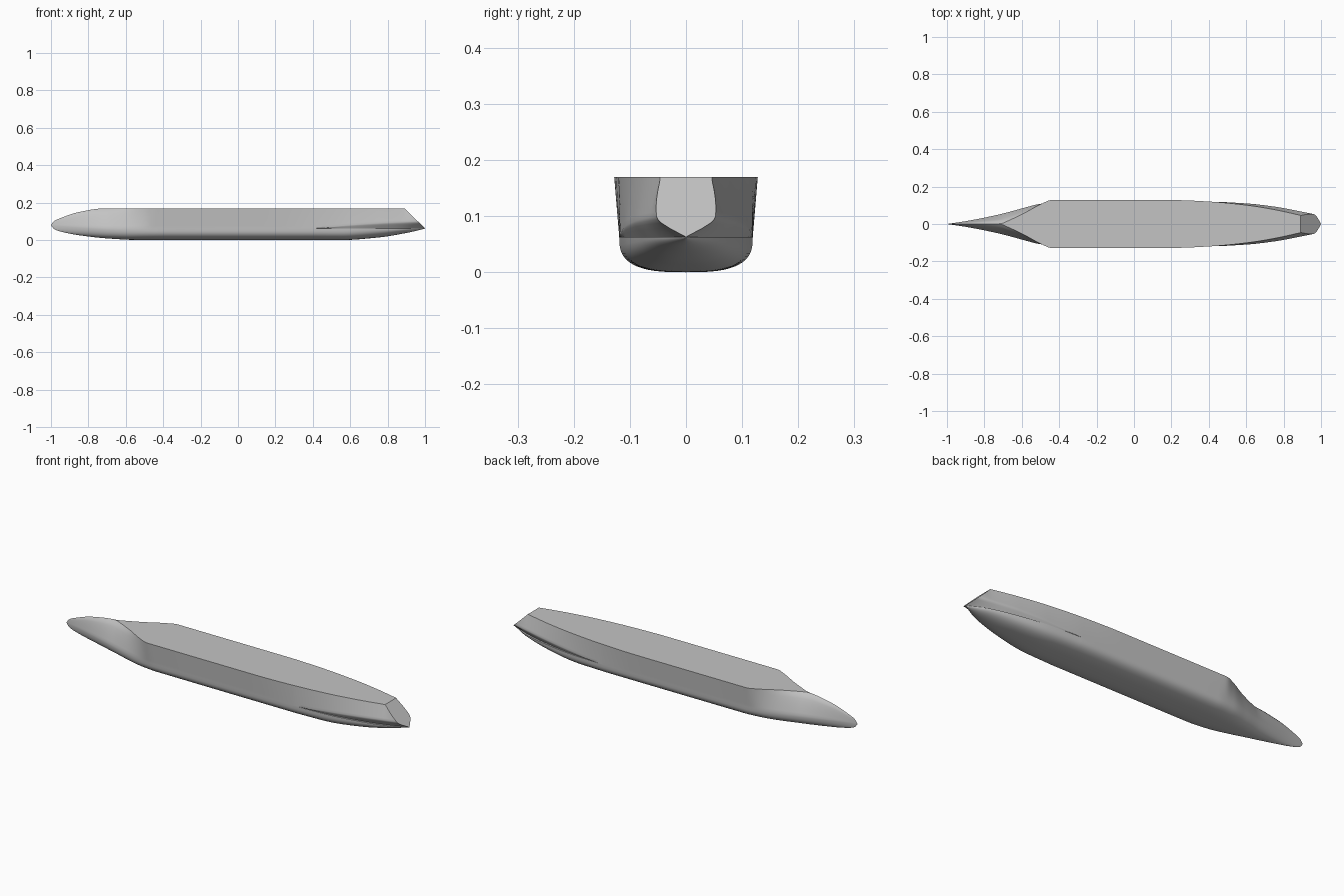
import bpy, bmesh, math

if "Cube" in bpy.data.objects:
    bpy.data.objects.remove(bpy.data.objects["Cube"])


def curve(*keys):
    """Smooth monotone curve through (x, value) keys."""
    n = len(keys)
    slope = [(keys[i + 1][1] - keys[i][1]) / (keys[i + 1][0] - keys[i][0]) for i in range(n - 1)]
    tan = [slope[0]]
    for a, b in zip(slope, slope[1:]):
        tan.append(2 * a * b / (a + b) if a * b > 0 else 0)
    tan.append(slope[-1])

    def f(x):
        x = min(max(x, keys[0][0]), keys[-1][0])
        i = 0
        while i < n - 2 and x > keys[i + 1][0]:
            i += 1
        h = keys[i + 1][0] - keys[i][0]
        t = (x - keys[i][0]) / h
        return (keys[i][1] * (1 + 2 * t) * (1 - t) ** 2 + h * tan[i] * t * (1 - t) ** 2
                + keys[i + 1][1] * t * t * (3 - 2 * t) + h * tan[i + 1] * t * t * (t - 1))
    return f


# Lines of the hull along its length
top_z = curve((-1, .08), (-.985, .1), (-.95, .117), (-.85, .15), (-.71, .17), (1, .17))
keel_z = curve((-1, .08), (-.985, .06), (-.95, .046), (-.85, .026), (-.7, .009), (-.55, .001),
               (-.4, 0), (.55, 0), (.75, .014), (.9, .038), (1, .061))
deck_w = curve((-.71, 0), (-.59, .056), (-.5, .105), (-.44, .128), (.2, .128), (.4, .12),
               (.6, .101), (.75, .077), (.9, .044))
side_w = curve((-1, 0), (-.9, .015), (-.8, .034), (-.7, .056), (-.6, .083), (-.5, .108),
               (-.4, .118), (.2, .119), (.4, .119), (.6, .11), (.75, .093), (.89, .067), (.965, .052))
side_z = curve((-1, .08), (-.6, .063), (.4, .063), (.6, .08), (.8, .093), (.965, .1))
tuck_w = curve((.4, .119), (.6, .103), (.8, .068), (.9, .04), (1, 0))
shelf_w = curve((.4, .119), (.6, .109), (.8, .077), (.9, .05), (1, 0))
fullness = curve((-1, 1.7), (-.4, 2.9), (.5, 2.9), (1, 1.8))
roundness = curve((-1, .5), (-.7, .6), (-.44, 1), (1, 1))

SIDE, BILGE = 8, 14


def section(x):
    """Half section from deck centre down to keel, as (y, z) points."""
    d, zt, zk = deck_w(x), top_z(x), keel_z(x)
    m, zm = side_w(x), side_z(x)
    zc = .063 if x > .4 else zm
    g, h = (tuck_w(x), shelf_w(x)) if x > .4 else (m, m)
    pts = [(0, zt)]
    for i in range(SIDE + 1):
        u = i / SIDE
        pts.append((d + (m - d) * u ** roundness(x), zt + (zm - zt) * u))
    # rounded knuckle and the tuck beneath it
    for a, b in ((.05, .16), (.2, .33), (.5, .58), (1, 1)):
        pts.append((m + (g - m) * a, zm + (zc - zm) * b))
    for i in range(BILGE + 1):
        t = math.pi / 2 * i / BILGE
        e = 2 / fullness(x)
        pts.append((h * math.cos(t) ** e if i < BILGE else 0,
                    zc - (zc - zk) * math.sin(t) ** e))
    return pts


def station(s):
    """Section swept aft so that its upper part ends on the raked transom."""
    out = []
    for j, (y, z) in enumerate(section(s)):
        x = s
        if s > .6 and z > .063:
            end = 1 - (z - .063) * 1.03
            x = .6 + (s - .6) * (end - .6) / .4
            y, z = section(x)[j]
        out.append((x, y, z))
    return out


# Hull, lofted through both halves
stops = [-1 + .3 * (i / 20) ** 2 for i in range(20)]
stops += [-.7 + .3 * i / 24 for i in range(24)]
stops += [-.4 + .8 * i / 10 for i in range(10)]
stops += [.4 + .6 * i / 36 for i in range(37)]

bm = bmesh.new()
rows = []
for s in stops:
    half = station(s)
    loop = half + [(x, -y, z) for x, y, z in reversed(half[1:-1])]
    rows.append([bm.verts.new(p) for p in loop])
for a, b in zip(rows, rows[1:]):
    n = len(a)
    for j in range(n):
        bm.faces.new((a[j], a[(j + 1) % n], b[(j + 1) % n], b[j]))

# Transom
last = 1 + SIDE + 4
end = rows[-1]
bm.faces.new(end[:last + 1] + end[-last + 1:])
bmesh.ops.remove_doubles(bm, verts=bm.verts, dist=.0002)
bmesh.ops.dissolve_degenerate(bm, edges=bm.edges, dist=.0001)
bmesh.ops.recalc_face_normals(bm, faces=bm.faces)

mesh = bpy.data.meshes.new("hull")
bm.to_mesh(mesh)
bm.free()
hull = bpy.data.objects.new("hull", mesh)
bpy.context.collection.objects.link(hull)

grey = bpy.data.materials.new("light_grey")
grey.use_nodes = True
colour = (.55, .55, .55, 1)
grey.diffuse_color = colour
grey.node_tree.nodes["Principled BSDF"].inputs["Base Color"].default_value = colour
mesh.materials.append(grey)

bpy.context.view_layer.objects.active = hull
hull.select_set(True)
bpy.ops.object.shade_smooth_by_angle(angle=math.radians(32))
